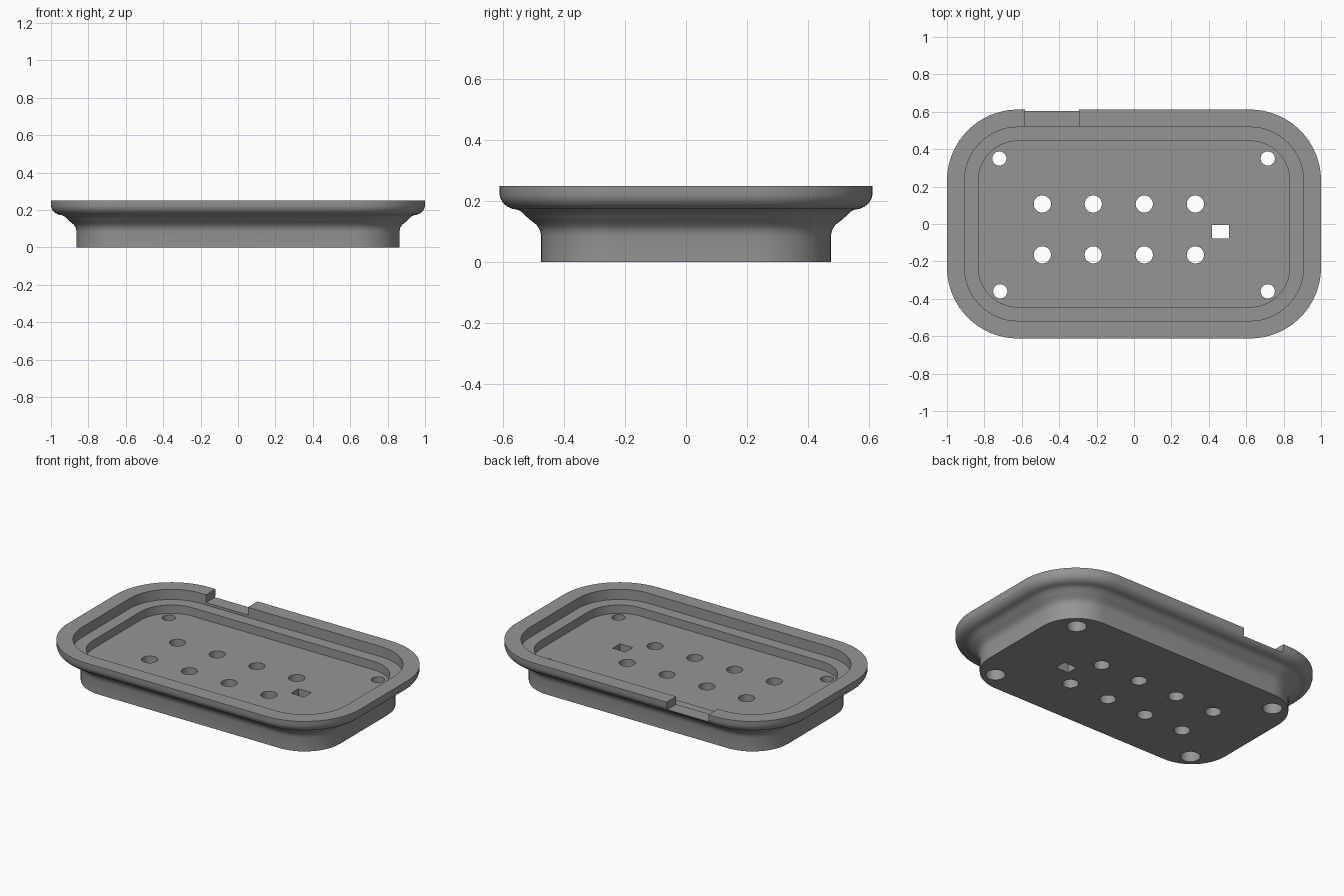
import bpy, bmesh, math

if "Cube" in bpy.data.objects:
    bpy.data.objects.remove(bpy.data.objects["Cube"])

grey = bpy.data.materials.new("warm grey plastic")
grey.diffuse_color = (0.3, 0.3, 0.3, 1)
grey.use_nodes = True
grey.node_tree.nodes["Principled BSDF"].inputs["Base Color"].default_value = grey.diffuse_color

HX, HY, R = 1.0, 0.612, 0.38   # outer rim half sizes and corner radius
SEG = 16


def ring(bm, inset, z):
    """Rounded rectangle of vertices, inset from the rim outline."""
    r = R - inset
    verts = []
    for k, (sx, sy) in enumerate([(1, 1), (-1, 1), (-1, -1), (1, -1)]):
        for i in range(SEG + 1):
            a = math.pi / 2 * (k + i / SEG)
            verts.append(bm.verts.new((sx * (HX - R) + r * math.cos(a),
                                       sy * (HY - R) + r * math.sin(a), z)))
    return verts


def finish(bm, name):
    bmesh.ops.recalc_face_normals(bm, faces=bm.faces)
    me = bpy.data.meshes.new(name)
    bm.to_mesh(me)
    bm.free()
    me.materials.append(grey)
    ob = bpy.data.objects.new(name, me)
    bpy.context.collection.objects.link(ob)
    return ob


# Tray: foot, flared underside, rim, inner ledge and floor as one loft
profile = [(0.137, 0), (0.137, 0.085), (0.133, 0.105), (0.122, 0.122),
           (0.104, 0.136), (0.088, 0.150), (0.074, 0.164), (0.058, 0.172),
           (0.042, 0.175), (0.026, 0.182), (0.013, 0.193), (0.004, 0.207),
           (0, 0.222), (0, 0.25),
           (0.094, 0.25), (0.094, 0.187), (0.168, 0.187), (0.168, 0.135)]
bm = bmesh.new()
rings = [ring(bm, i, z) for i, z in profile]
for a, b in zip(rings, rings[1:]):
    n = len(a)
    for i in range(n):
        j = (i + 1) % n
        bm.faces.new((a[i], a[j], b[j], b[i]))
bm.faces.new(rings[0])
bm.faces.new(rings[-1])
tray = finish(bm, "soap_tray")


def cut(name, bm):
    cutter = finish(bm, name)
    cutter.hide_render = True
    cutter.hide_viewport = True
    mod = tray.modifiers.new(name, 'BOOLEAN')
    mod.operation = 'DIFFERENCE'
    mod.solver = 'EXACT'
    mod.object = cutter


def cylinder(bm, x, y, r, z0, z1):
    new = bmesh.ops.create_cone(bm, cap_ends=True, segments=32, radius1=r,
                                radius2=r, depth=z1 - z0)["verts"]
    bmesh.ops.translate(bm, verts=new, vec=(x, y, (z0 + z1) / 2))


def box(bm, lo, hi):
    new = bmesh.ops.create_cube(bm, size=1)["verts"]
    for v in new:
        v.co = [(a + b) / 2 + c * (b - a) for a, b, c in zip(lo, hi, v.co)]


corners = [(-0.72, 0.35), (0.715, 0.35), (-0.715, -0.36), (0.715, -0.36)]

# Drain holes, corner screw holes, square hole
bm = bmesh.new()
for x in (-0.49, -0.218, 0.055, 0.328):
    for y in (0.107, -0.165):
        cylinder(bm, x, y, 0.046, -0.1, 0.2)
for x, y in corners:
    cylinder(bm, x, y, 0.038, -0.1, 0.175)
box(bm, (0.418, -0.077, -0.1), (0.507, -0.005, 0.2))
cut("hole_cutter", bm)

# Wider recesses under the corner holes
bm = bmesh.new()
for x, y in corners:
    cylinder(bm, x, y, 0.056, -0.1, 0.08)
cut("recess_cutter", bm)

# Notch in the back rim
bm = bmesh.new()
box(bm, (-0.582, 0.48, 0.202), (-0.295, 0.75, 0.4))
cut("notch_cutter", bm)

# Bake the cuts, then shade curved sides smooth
bpy.context.view_layer.objects.active = tray
tray.select_set(True)
for mod in list(tray.modifiers):
    bpy.ops.object.modifier_apply(modifier=mod.name)
bpy.ops.object.shade_smooth_by_angle(angle=math.radians(35))
